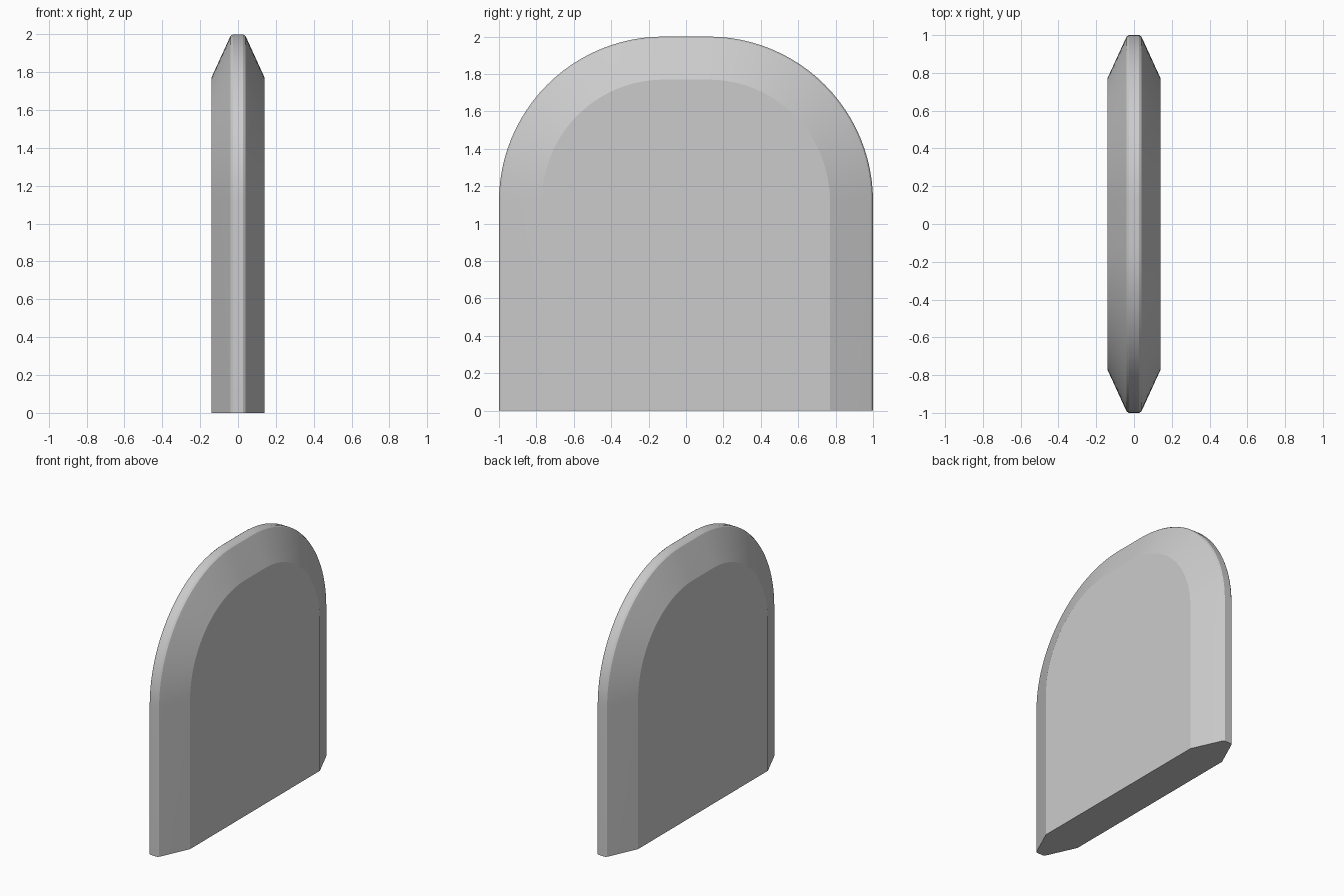
import bpy, bmesh, math

if "Cube" in bpy.data.objects:
    bpy.data.objects.remove(bpy.data.objects["Cube"])

STEPS = 24  # segments per rounded shoulder
FLAT, SPRING, RADIUS = 0.12, 1.12, 0.88


def arch(inset):
    """Arched outline (y, z), moved inward by inset, open at the ground."""
    r = RADIUS - inset
    right = [(FLAT + r, 0.0)]
    for i in range(STEPS + 1):
        a = math.pi / 2 * i / STEPS
        right.append((FLAT + r * math.cos(a), SPRING + r * math.sin(a)))
    return right + [(-y, z) for y, z in reversed(right)]


# Edge section: (x, inset), mirrored across the thickness
half = [(0.141, 0.23), (0.046, 0.022), (0.039, 0.008), (0.027, 0.0)]
section = half + [(-x, d) for x, d in reversed(half)]

bm = bmesh.new()
rings = [[bm.verts.new((x, y, z)) for y, z in arch(d)] for x, d in section]

# Rim, bevel and underside
for a, b in zip(rings, rings[1:]):
    for i in range(len(a) - 1):
        bm.faces.new((a[i], a[i + 1], b[i + 1], b[i]))
bm.faces.new([r[0] for r in rings] + [r[-1] for r in reversed(rings)])

# Flat front and back faces
bm.faces.new(rings[0])
bm.faces.new(rings[-1])
bmesh.ops.recalc_face_normals(bm, faces=bm.faces)

mesh = bpy.data.meshes.new("arched_slab")
bm.to_mesh(mesh)
bm.free()
slab = bpy.data.objects.new("arched_slab", mesh)
bpy.context.collection.objects.link(slab)

# Smooth the curves, keep the bevel edges crisp
bpy.context.view_layer.objects.active = slab
slab.select_set(True)
bpy.ops.object.shade_smooth_by_angle(angle=math.radians(22))
